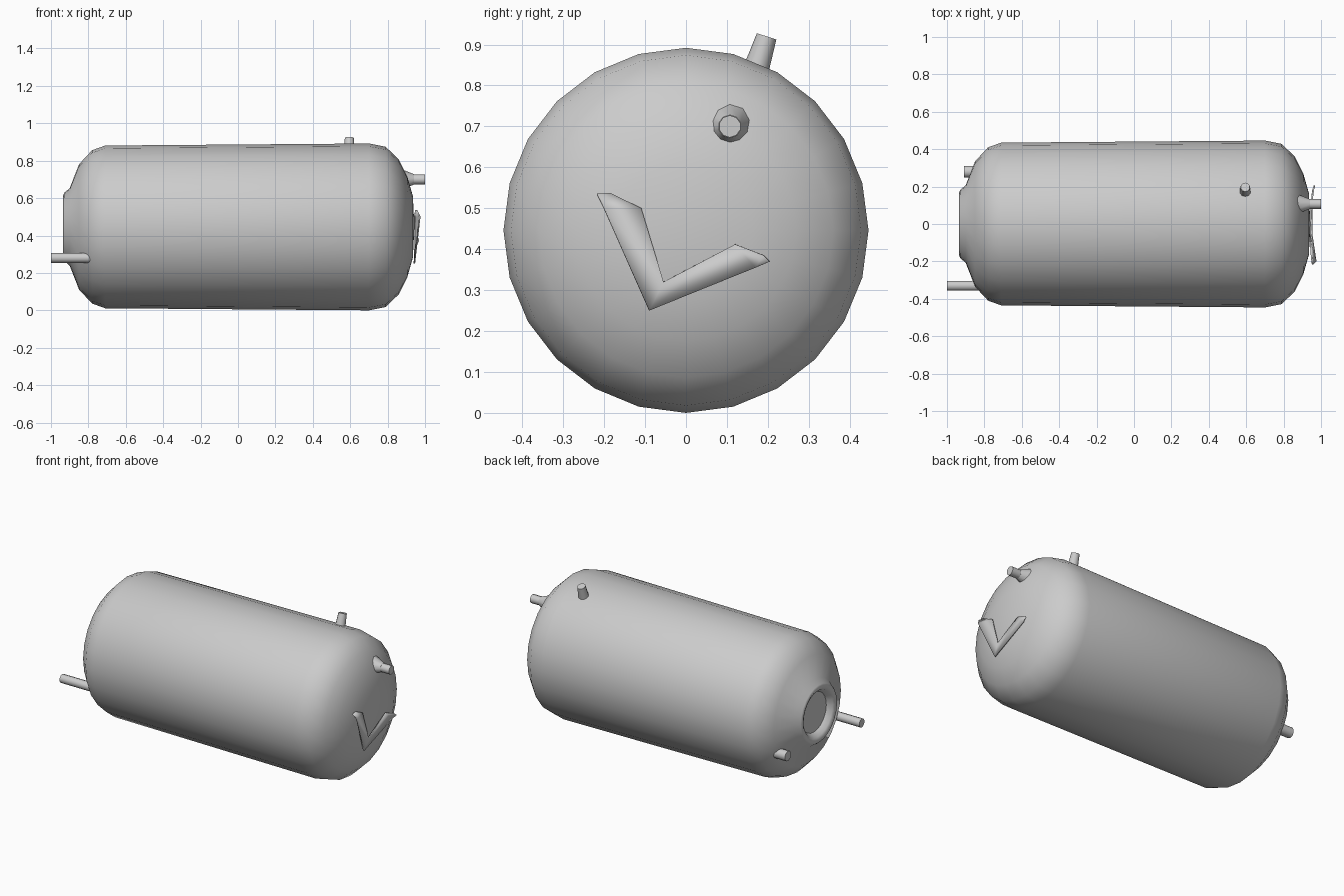
import bpy, bmesh, math
from mathutils import Vector

if "Cube" in bpy.data.objects:
    bpy.data.objects.remove(bpy.data.objects["Cube"])

CZ = 0.446      # height of the tank axis
SIDES = 24


def finish(bm, name, angle=40):
    bmesh.ops.recalc_face_normals(bm, faces=bm.faces)
    me = bpy.data.meshes.new(name)
    bm.to_mesh(me)
    bm.free()
    ob = bpy.data.objects.new(name, me)
    bpy.context.collection.objects.link(ob)
    bpy.ops.object.select_all(action='DESELECT')
    bpy.context.view_layer.objects.active = ob
    ob.select_set(True)
    bpy.ops.object.shade_smooth_by_angle(angle=math.radians(angle))
    return ob


def lathe_x(name, profile, sides, angle):
    """Revolve (x, radius) points about the tank axis; the ends have radius 0."""
    bm = bmesh.new()
    verts = [bm.verts.new((x, 0, CZ - r)) for x, r in profile]
    edges = [bm.edges.new(p) for p in zip(verts, verts[1:])]
    bmesh.ops.spin(bm, geom=verts + edges, cent=(0, 0, CZ), axis=(1, 0, 0),
                   angle=math.tau, steps=sides, use_merge=True)
    bmesh.ops.remove_doubles(bm, verts=bm.verts, dist=1e-4)
    return finish(bm, name, angle)


def pipe(name, start, end, r1, r2, sides=10):
    start, end = Vector(start), Vector(end)
    axis = end - start
    bm = bmesh.new()
    bmesh.ops.create_cone(bm, cap_ends=True, segments=sides, radius1=r1,
                          radius2=r2, depth=axis.length)
    bm.transform(axis.to_track_quat('Z', 'Y').to_matrix().to_4x4())
    bmesh.ops.translate(bm, verts=bm.verts, vec=(start + end) / 2)
    return finish(bm, name, 50)


# Tank shell with the domed end and the recessed manhole rim
lathe_x("tank_shell", [
    (-0.895, 0), (-0.895, 0.125), (-0.925, 0.145), (-0.935, 0.165),
    (-0.93, 0.182), (-0.90, 0.207), (-0.85, 0.335), (-0.78, 0.41),
    (-0.71, 0.435), (0.70, 0.446), (0.79, 0.428), (0.86, 0.36),
    (0.905, 0.27), (0.935, 0.165), (0.943, 0)], SIDES, 50)

# Pipe fittings
pipe("left_long_pipe", (-0.78, -0.33, 0.28), (-1, -0.33, 0.28), 0.027, 0.027)
pipe("left_short_pipe", (-0.82, 0.28, 0.28), (-0.91, 0.28, 0.28), 0.032, 0.032)
pipe("right_pipe", (0.87, 0.107, 0.70), (1, 0.107, 0.70), 0.027, 0.027)
pipe("top_pipe", (0.595, 0.165, 0.82), (0.595, 0.197, 0.92), 0.033, 0.025)

# Weld collar where the right pipe meets the dome
pipe("right_pipe_collar", (0.86, 0.107, 0.70), (0.94, 0.107, 0.70), 0.06, 0.028)

# Bent strap on the right end: pairs of outer and inner edge points
strap = [((0.955, -0.217, 0.535), (0.95, -0.185, 0.535)),
         ((0.972, -0.20, 0.50), (0.945, -0.11, 0.50)),
         ((0.943, -0.09, 0.25), (0.95, -0.055, 0.32)),
         ((0.955, 0.17, 0.355), (0.95, 0.12, 0.412)),
         ((0.965, 0.205, 0.37), (0.96, 0.19, 0.385))]
bm = bmesh.new()
rows = [[bm.verts.new(p) for p in pair] for pair in strap]
for (a, b), (c, d) in zip(rows, rows[1:]):
    bm.faces.new((a, b, d, c))
ob = finish(bm, "angled_strap", 40)
mod = ob.modifiers.new("thickness", 'SOLIDIFY')
mod.thickness = 0.008
mod.offset = 0
